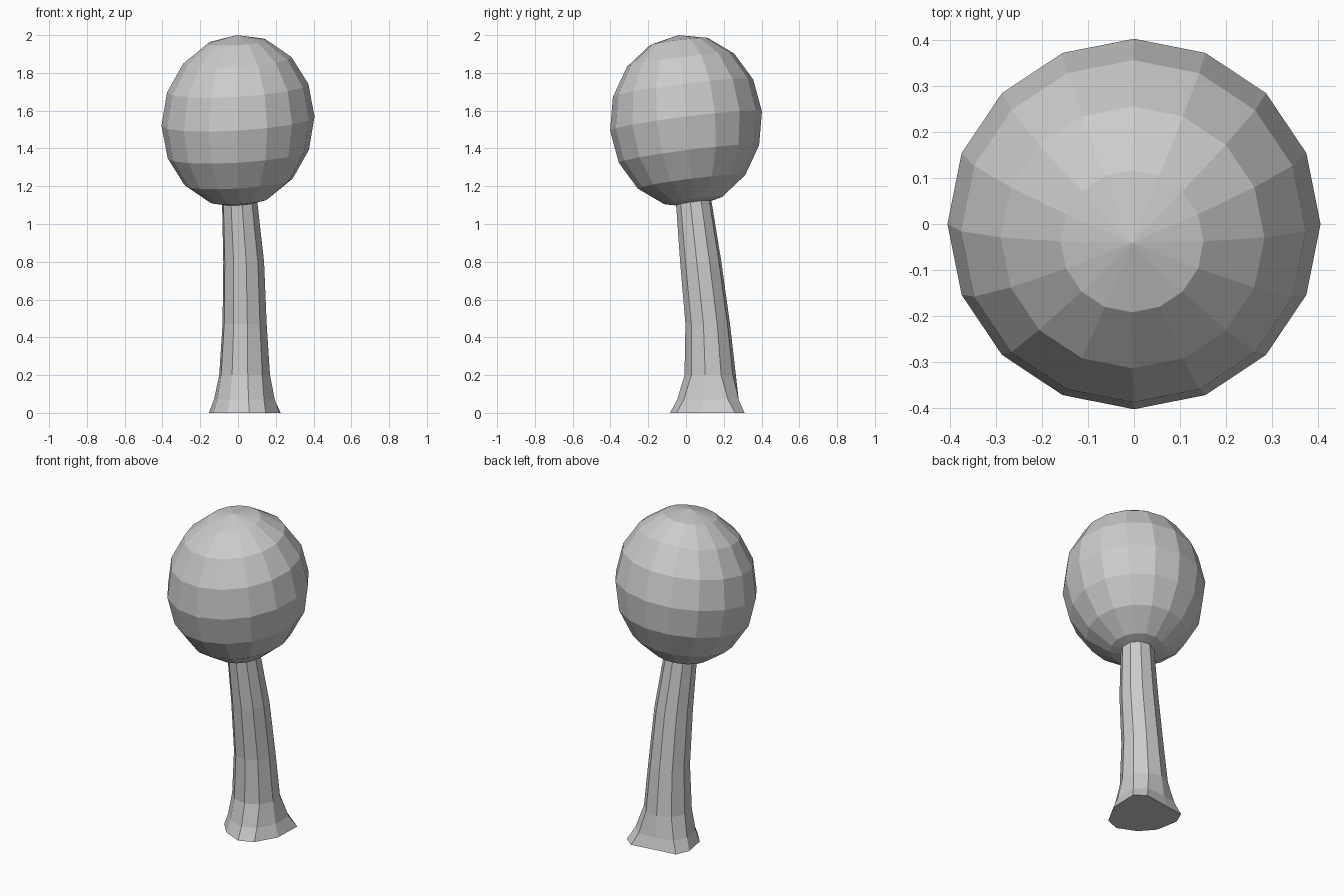
import bpy, bmesh
from math import sin, cos, radians
from mathutils import Matrix

if "Cube" in bpy.data.objects:
    bpy.data.objects.remove(bpy.data.objects["Cube"])

def make_object(name, bm):
    bmesh.ops.recalc_face_normals(bm, faces=bm.faces)
    mesh = bpy.data.meshes.new(name)
    bm.to_mesh(mesh)
    bm.free()
    obj = bpy.data.objects.new(name, mesh)
    bpy.context.collection.objects.link(obj)

# Canopy: low-poly sphere, stretched upwards and skewed slightly
bm = bmesh.new()
bmesh.ops.create_uvsphere(bm, u_segments=16, v_segments=8, radius=1)
bmesh.ops.scale(bm, vec=(0.405, 0.402, 0.455), verts=bm.verts)
skew = Matrix(((1, 0, -0.01, 0),
               (0, 1, -0.09, 0),
               (0.06, 0.125, 1, 1.545),
               (0, 0, 0, 1)))
bmesh.ops.transform(bm, matrix=skew, verts=bm.verts)
make_object("canopy", bm)

# Trunk: ten-sided leaning tube with an uneven root flare
foot = [(0.22, 0.08), (0.226, 0.26), (0.16, 0.31), (0.0, 0.285), (-0.12, 0.27),
        (-0.155, 0.19), (-0.13, 0.05), (-0.055, -0.035), (0.06, -0.085), (0.147, -0.05)]
SIDES = len(foot)

def circle(cx, cy, r):
    angles = [radians(-11 + 360 / SIDES * i) for i in range(SIDES)]
    return [(cx + r * cos(a), cy + r * sin(a)) for a in angles]

ankle = circle(0.035, 0.128, 0.137)
flare = [((a[0] + b[0]) / 2, (a[1] + b[1]) / 2) for a, b in zip(foot, ankle)]
sections = [(0, foot), (0.07, flare), (0.2, ankle),
            (0.47, circle(0.035, 0.115, 0.119)),
            (0.8, circle(0.03, 0.078, 0.11)),
            (1.1, circle(0.01, 0.043, 0.096)),
            (1.25, circle(0.005, 0.025, 0.09))]
bm = bmesh.new()
rings = [[bm.verts.new((x, y, z)) for x, y in pts] for z, pts in sections]
for low, high in zip(rings, rings[1:]):
    for i in range(SIDES):
        j = (i + 1) % SIDES
        bm.faces.new((low[i], low[j], high[j], high[i]))
bm.faces.new(rings[0])
bm.faces.new(rings[-1])
make_object("trunk", bm)
